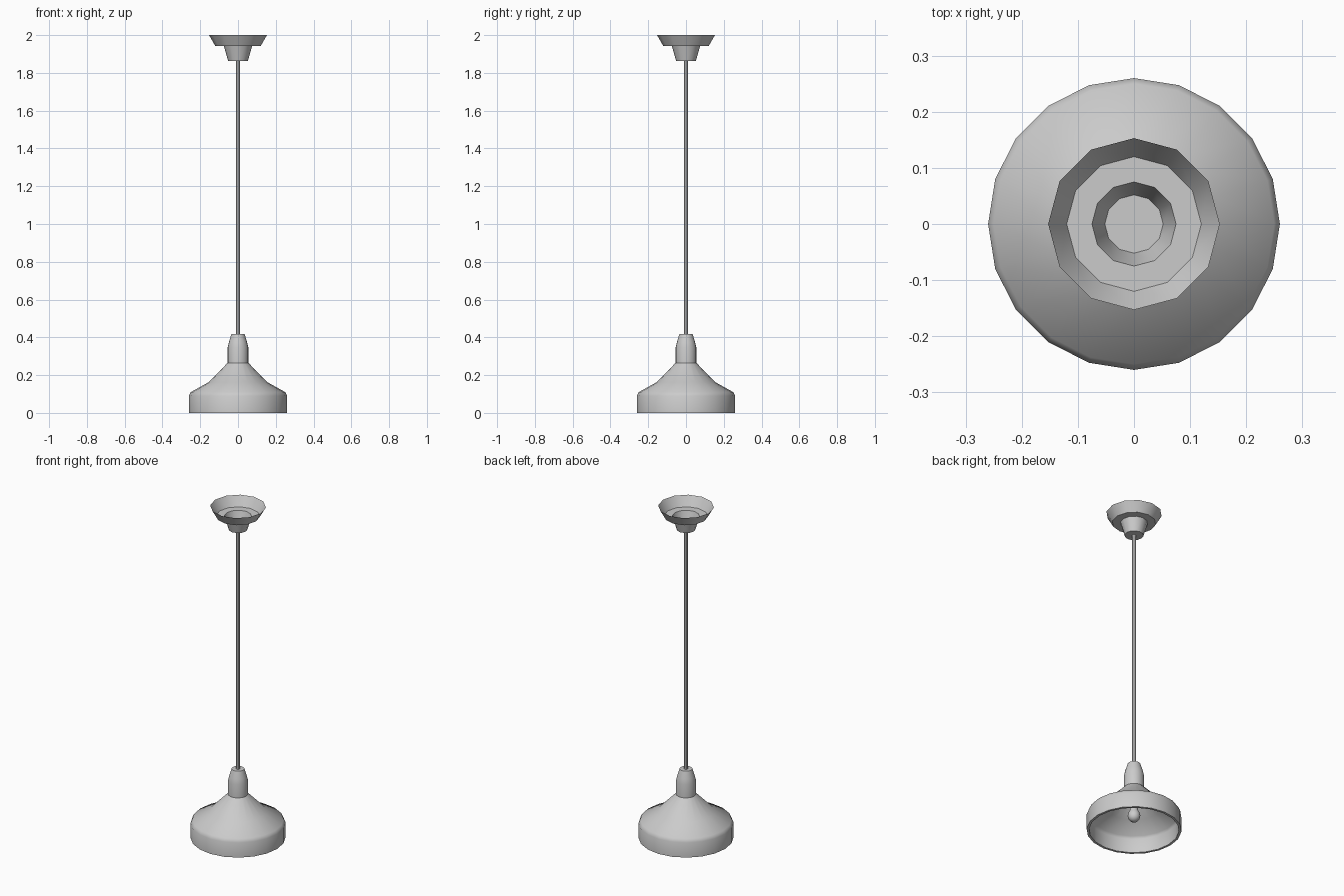
import bpy, bmesh
from math import cos, sin, tau, radians

cube = bpy.data.objects.get("Cube")
if cube:
    bpy.data.objects.remove(cube, do_unlink=True)

grey = bpy.data.materials.new("mid grey")
grey.use_nodes = True
colour = (0.6, 0.6, 0.6, 1)
grey.diffuse_color = colour
grey.node_tree.nodes["Principled BSDF"].inputs["Base Color"].default_value = colour


def lathe(name, profile, sides, cap_start=False, cap_end=False):
    """Spin (radius, height) points around z, outside faces running upward."""
    bm = bmesh.new()
    rings = [[bm.verts.new((r * cos(tau * i / sides), r * sin(tau * i / sides), z))
              for i in range(sides)] for r, z in profile]
    for low, high in zip(rings, rings[1:]):
        for i in range(sides):
            j = (i + 1) % sides
            bm.faces.new((low[i], low[j], high[j], high[i]))
    if cap_start:
        bm.faces.new(rings[0][::-1])
    if cap_end:
        bm.faces.new(rings[-1])
    mesh = bpy.data.meshes.new(name)
    bm.to_mesh(mesh)
    bm.free()
    mesh.materials.append(grey)
    obj = bpy.data.objects.new(name, mesh)
    bpy.context.collection.objects.link(obj)
    bpy.ops.object.select_all(action="DESELECT")
    obj.select_set(True)
    bpy.context.view_layer.objects.active = obj
    bpy.ops.object.shade_smooth_by_angle(angle=radians(35))


# Ceiling canopy: a stepped cup, open at the top
lathe("ceiling_canopy", [(0.052, 1.863), (0.075, 1.942), (0.12, 1.942), (0.153, 2.0)],
      12, cap_start=True)

# Hanging rod
lathe("rod", [(0.011, 0.41), (0.011, 1.868)], 8)

# Lamp holder above the shade
lathe("lamp_holder", [(0.055, 0.263), (0.055, 0.345), (0.048, 0.375), (0.035, 0.417)],
      20, cap_start=True, cap_end=True)

# Bell shade: inner wall down to the rim, then the outer wall up to the neck
lathe("shade", [(0.05, 0.25), (0.15, 0.15), (0.238, 0.1), (0.246, 0.085), (0.246, 0),
                (0.26, 0), (0.26, 0.09), (0.25, 0.11), (0.155, 0.163), (0.055, 0.265)], 20)

# Bulb: a rounded tip running into a narrow neck
lathe("bulb", [(0.004, 0.055), (0.02, 0.06), (0.031, 0.073), (0.035, 0.09), (0.031, 0.108),
               (0.022, 0.125), (0.02, 0.265)], 16, cap_start=True)
